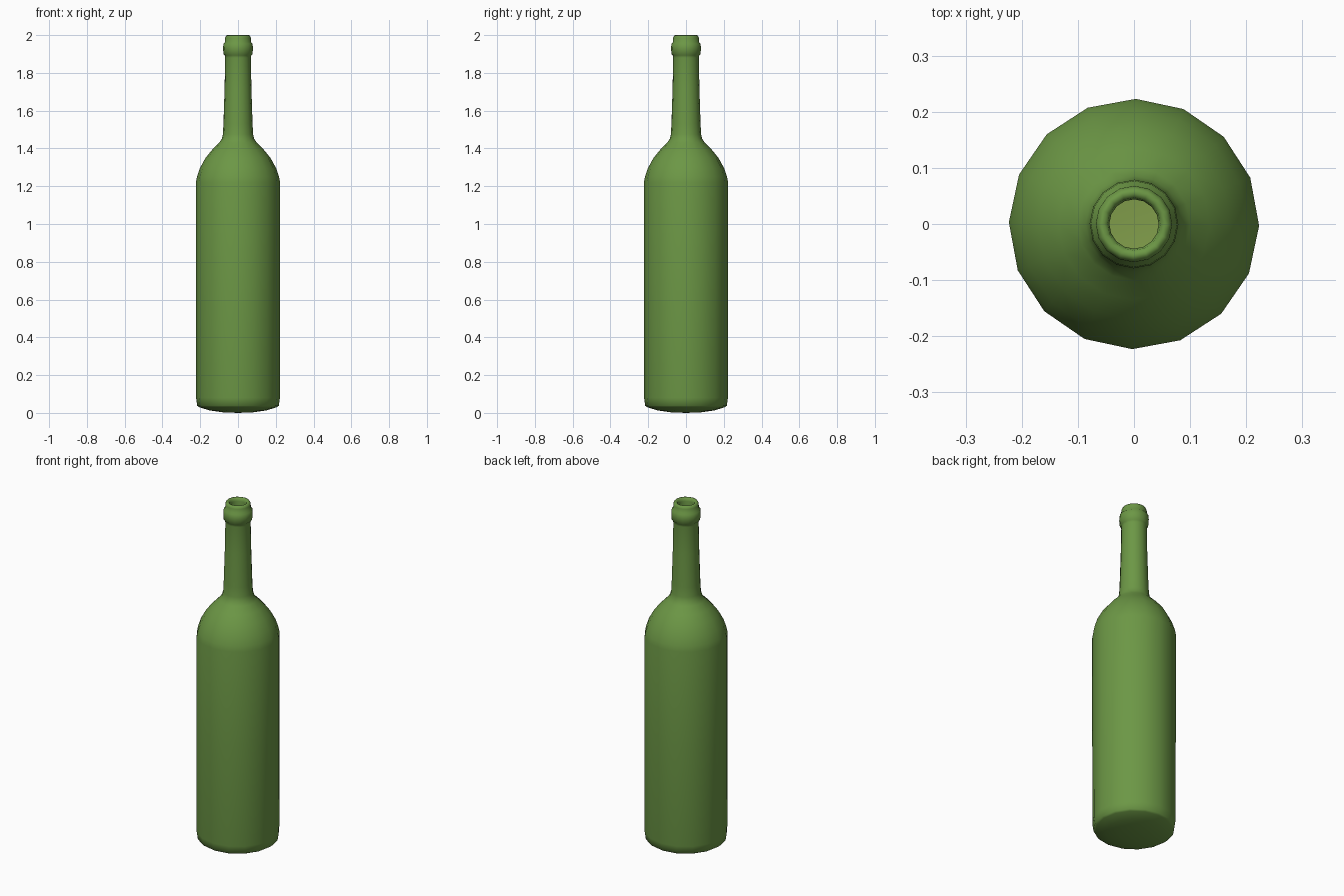
import bpy, bmesh, math

if "Cube" in bpy.data.objects:
    bpy.data.objects.remove(bpy.data.objects["Cube"])

SIDES = 16
TURN = math.radians(-0.8)


def material(name, rgb):
    m = bpy.data.materials.new(name)
    m.diffuse_color = (*rgb, 1)
    m.use_nodes = True
    m.node_tree.nodes["Principled BSDF"].inputs["Base Color"].default_value = m.diffuse_color
    return m


def lathe(name, profile, mat):
    """Revolve (radius, z) points around z; radius 0 becomes a pole."""
    bm = bmesh.new()
    rings = []
    for r, z in profile:
        if r == 0:
            rings.append([bm.verts.new((0, 0, z))] * SIDES)
        else:
            rings.append([bm.verts.new((r * math.cos(TURN + 2 * math.pi * i / SIDES),
                                        r * math.sin(TURN + 2 * math.pi * i / SIDES), z))
                          for i in range(SIDES)])
    for a, b in zip(rings, rings[1:]):
        for i in range(SIDES):
            j = (i + 1) % SIDES
            corners = list(dict.fromkeys((a[i], a[j], b[j], b[i])))
            bm.faces.new(corners)
    for f in bm.faces:
        f.smooth = True
    mesh = bpy.data.meshes.new(name)
    bm.to_mesh(mesh)
    bm.free()
    mesh.materials.append(mat)
    ob = bpy.data.objects.new(name, mesh)
    bpy.context.collection.objects.link(ob)
    return ob


green = material("green_glass", (0.15, 0.31, 0.06))
olive = material("olive_glass", (0.22, 0.34, 0.07))

# Outer glass: base, body, shoulder, neck, collar, lip, then down the inside
outer = [(0, 0), (0.08, 0.003), (0.15, 0.013), (0.205, 0.03), (0.216, 0.037),
         (0.222, 0.08), (0.223, 0.65), (0.223, 1.22),
         (0.217, 1.25), (0.202, 1.295), (0.172, 1.35), (0.135, 1.395),
         (0.10, 1.43), (0.086, 1.45), (0.08, 1.475), (0.077, 1.53),
         (0.071, 1.72), (0.068, 1.88),
         (0.070, 1.893), (0.077, 1.90), (0.079, 1.93), (0.077, 1.955),
         (0.069, 1.963), (0.068, 1.985), (0.063, 1.998), (0.055, 2.0),
         (0.047, 1.995), (0.044, 1.98)]
inner = [(0.044, 1.90), (0.05, 1.47), (0.08, 1.41), (0.15, 1.345),
         (0.195, 1.27), (0.203, 1.21), (0.203, 0.06), (0.15, 0.035)]
lathe("bottle", outer + inner, green)

# Inside floor seen through the mouth
lathe("bottle_inner_floor", [(0.15, 0.035), (0.08, 0.025), (0, 0.022)], olive)
